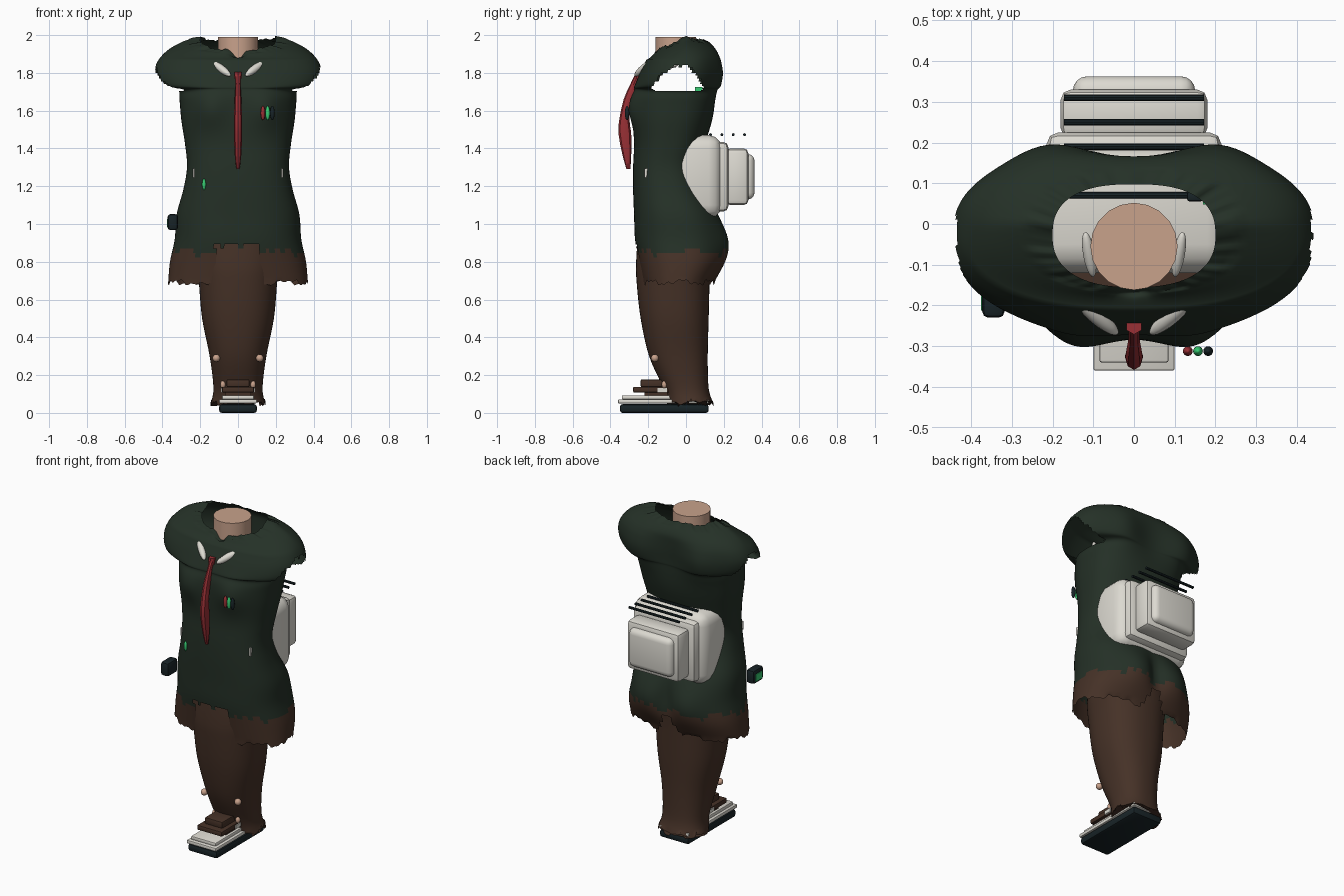
import bpy, bmesh, math, random
from mathutils import Vector

random.seed(4)
cube = bpy.data.objects.get("Cube")
if cube:
    bpy.data.objects.remove(cube)


def material(name, *rgb):
    m = bpy.data.materials.new(name)
    m.use_nodes = True
    m.diffuse_color = (*rgb, 1)
    m.node_tree.nodes["Principled BSDF"].inputs["Base Color"].default_value = (*rgb, 1)
    return m


GREEN = material("dark green cloth", .018, .03, .02)
BROWN = material("brown cloth", .06, .031, .02)
WHITE = material("warm white", .72, .70, .64)
DARK = material("dark rubber", .009, .017, .02)
RED = material("red silk", .32, .03, .036)
SKIN = material("skin", .58, .36, .26)
LIGHT = material("bright green", .04, .6, .17)


def finish(bm, name, mats, angle=35):
    me = bpy.data.meshes.new(name)
    bm.to_mesh(me)
    bm.free()
    ob = bpy.data.objects.new(name, me)
    bpy.context.collection.objects.link(ob)
    for m in mats:
        me.materials.append(m)
    bpy.ops.object.select_all(action='DESELECT')
    ob.select_set(True)
    bpy.context.view_layer.objects.active = ob
    bpy.ops.object.shade_smooth_by_angle(angle=math.radians(angle))
    return ob


def box(name, center, size, mat, bevel=0, segments=2):
    bm = bmesh.new()
    bmesh.ops.create_cube(bm, size=1)
    bmesh.ops.scale(bm, vec=size, verts=bm.verts)
    if bevel:
        bmesh.ops.bevel(bm, geom=bm.edges[:], offset=bevel, segments=segments,
                        affect='EDGES', profile=.5)
    bmesh.ops.translate(bm, vec=center, verts=bm.verts)
    return finish(bm, name, [mat])


def bar(name, a, b, radius, mat, rounded=True, sides=16):
    a, b = Vector(a), Vector(b)
    length = (b - a).length
    bm = bmesh.new()
    if rounded:
        bmesh.ops.create_uvsphere(bm, u_segments=sides, v_segments=10, radius=1)
        bmesh.ops.scale(bm, vec=(radius, radius, length / 2), verts=bm.verts)
    else:
        bmesh.ops.create_cone(bm, cap_ends=True, segments=sides, radius1=radius,
                              radius2=radius, depth=length)
    turn = Vector((0, 0, 1)).rotation_difference(b - a).to_matrix()
    bmesh.ops.rotate(bm, matrix=turn, verts=bm.verts)
    bmesh.ops.translate(bm, vec=(a + b) / 2, verts=bm.verts)
    return finish(bm, name, [mat])


def resample(rows, steps):
    """Smooth curve through rows of (z, half width, front y, back y)."""
    out = []
    for i in range(len(rows) - 1):
        p = [Vector(rows[min(max(i + k, 0), len(rows) - 1)]) for k in (-1, 0, 1, 2)]
        for s in range(steps):
            t = s / steps
            out.append(p[1] + (p[2] - p[0]) * t / 2
                       + (p[0] * 2 - p[1] * 5 + p[2] * 4 - p[3]) * t * t / 2
                       + (p[1] * 3 - p[0] - p[2] * 3 + p[3]) * t ** 3 / 2)
    return out + [Vector(rows[-1])]


def loft(rows, sides, power, shape=None, caps=False):
    bm = bmesh.new()
    rings = []
    for z, w, front, back in rows:
        ring = []
        for k in range(sides):
            a = math.tau * k / sides
            c, s = math.cos(a), math.sin(a)
            x = w * math.copysign(abs(c) ** (2 / power), c)
            y = (front + back) / 2 + (back - front) / 2 * math.copysign(abs(s) ** (2 / power), s)
            co = Vector((x, y, z))
            ring.append(bm.verts.new(shape(co, a) if shape else co))
        rings.append(ring)
    for lo, hi in zip(rings, rings[1:]):
        for k in range(sides):
            n = (k + 1) % sides
            bm.faces.new((lo[k], lo[n], hi[n], hi[k]))
    if caps:
        bm.faces.new(rings[0][::-1])
        bm.faces.new(rings[-1])
    return bm


def bump(v, mid, spread):
    return math.exp(-((v - mid) / spread) ** 2)


def ragged(a):
    return .5 * math.sin(7 * a + 1) + .3 * math.sin(17 * a) + .3 * math.sin(31 * a + 2)


# Torn tunic: chest, seat and shoulder blades are bulges on a lofted shell
def tunic_shape(co, a):
    x, y, z = co
    side = abs(x)
    if y < -.1:
        co.y -= .035 * bump(side, .15, .09) * bump(z, 1.61, .1)
    if y > 0:
        co.y += .03 * (bump(side, .15, .1) - bump(x, 0, .05)) * bump(z, .9, .12)
        co.y += .025 * (bump(side, .22, .1) - bump(x, 0, .12)) * bump(z, 1.78, .14)
    top = min(max((z - 1.87) / .11, 0), 1)
    co.z -= top * (.07 * max(-y, 0) + .03 * max(y, 0)) / .16
    if y < -.1:
        co.z -= top ** 3 * .04 * bump(x, 0, .035)
    if z < .7:
        co.z += .02 * ragged(a)
    if z > 1.98:
        co.z += .008 * ragged(a)
    return co


tunic_rows = [(.69, .37, -.23, .15), (.80, .36, -.25, .2), (.92, .335, -.27, .205),
              (1.05, .325, -.275, .17), (1.18, .29, -.28, .1), (1.3, .27, -.28, .07),
              (1.42, .28, -.275, .1), (1.55, .3, -.28, .14), (1.66, .31, -.28, .165),
              (1.71, .32, -.27, .175), (1.73, .42, -.27, .18), (1.8, .445, -.245, .187),
              (1.87, .42, -.21, .182), (1.93, .36, -.185, .17), (1.975, .27, -.17, .14),
              (1.99, .2, -.155, .1)]
bm = loft(resample(tunic_rows, 5), 120, 2.4, tunic_shape)
gone = []
for f in bm.faces:
    x, y, z = f.calc_center_median()
    a = math.atan2(y, x)
    # brown ragged border
    f.material_index = int(z < .85 + .025 * ragged(a))
    # arm openings
    arch = 1.84 - 6 * (y + .04) ** 2 + .015 * ragged(a * 2)
    arm = abs(x) > .29 and 1.7 < z < arch and -.18 < y < .09
    # front split and rear vent
    split = y < 0 and abs(x) < .12 and z < .89 + .02 * ragged(a * 2)
    vent = y > 0 and abs(x) < (.82 - z) * .6
    if arm or split or vent:
        gone.append(f)
bmesh.ops.delete(bm, geom=gone, context='FACES')
finish(bm, "tunic", [GREEN, BROWN], 60)

# Trousers
trouser_rows = [(.05, .145, -.1, .145), (.13, .13, -.12, .12), (.3, .15, -.195, .115),
                (.5, .19, -.24, .12), (.7, .208, -.262, .125), (.8, .22, -.264, .13),
                (.93, .22, -.255, .13)]


def trouser_shape(co, a):
    if co.z < .06:
        co.z += .02 * ragged(a)
    return co


finish(loft(resample(trouser_rows, 5), 64, 2.3, trouser_shape, True), "trousers", [BROWN], 50)

# Neck
bar("neck", (0, -.055, 1.88), (0, -.055, 1.99), .107, SKIN, False, 20)

# Tie with a six-sided knot
tie_rows = [(1.29, .008, -.315, -.295), (1.36, .017, -.335, -.29), (1.48, .022, -.358, -.29),
            (1.56, .021, -.352, -.3), (1.66, .018, -.33, -.28), (1.74, .013, -.295, -.26),
            (1.8, .015, -.265, -.235)]
finish(loft(resample(tie_rows, 2), 8, 2, None, True), "tie", [RED])
bar("tie_knot", (0, -.25, 1.77), (0, -.25, 1.805), .021, RED, False, 6)

# Collar tabs and inner strap ends, mirrored
for side, label in ((1, "left"), (-1, "right")):
    bar("collar_tab_" + label, (side * .148, -.175, 1.865), (side * .04, -.27, 1.785), .021, WHITE)
    bar("strap_end_" + label, (side * .12, -.02, 1.86), (side * .1, -.13, 1.82), .015, WHITE)
    bar("knee_stud_" + label, (side * .115, -.165, .27), (side * .115, -.165, .31), .02, SKIN)
    bar("ankle_stud_" + label, (side * .08, -.115, .13), (side * .08, -.115, .17), .014, SKIN)
    box("side_slit_" + label, (side * .235, -.205, 1.27), (.008, .03, .05), WHITE)

# Chest pens
for i, mat in enumerate((RED, LIGHT, DARK)):
    x = .132 + i * .025
    bar("pen_%d" % (i + 1), (x, -.312, 1.55), (x, -.312, 1.625), .012, mat)

# Hip gadget with a lit outer face
box("hip_gadget", (-.345, -.18, 1.01), (.055, .1, .085), DARK, .015)
box("hip_gadget_screen", (-.373, -.18, 1.005), (.006, .065, .045), LIGHT)
bar("waist_vial", (-.18, -.255, 1.18), (-.18, -.255, 1.24), .01, LIGHT)
box("shoulder_clip", (.15, .068, 1.71), (.04, .025, .03), DARK, .006)
box("shoulder_clip_light", (.172, .068, 1.71), (.006, .04, .03), LIGHT)

# Backpack, in stepped cushions, with cords across the top
box("pack_body", (0, .035, 1.25), (.5, .31, .44), WHITE, .07, 3)
box("pack_flange", (0, .16, 1.25), (.43, .13, .37), WHITE, .03)
box("pack_pocket", (0, .27, 1.25), (.36, .12, .3), WHITE, .025)
box("pack_cushion", (0, .31, 1.25), (.3, .105, .24), WHITE, .035, 4)
for i in range(5):
    y = .07 + i * .06
    bar("pack_cord_%d" % (i + 1), (-.172, y, 1.473), (.172, y, 1.473), .008, DARK, False, 8)

# Shoe: rubber sole, white welt and brown upper
box("sole", (0, -.115, .023), (.2, .47, .046), DARK, .014)
box("welt", (0, -.12, .061), (.2, .48, .022), WHITE, .006)
box("shoe_base", (0, -.115, .082), (.17, .45, .022), WHITE, .006)
box("shoe_upper", (0, -.18, .123), (.17, .2, .03), BROWN, .006)
box("shoe_tongue", (0, -.165, .157), (.12, .15, .04), BROWN, .006)
box("shoe_core", (0, -.12, .1), (.14, .2, .03), BROWN)
for side in (1, -1):
    box("buckle", (side * .085, -.125, .12), (.012, .05, .022), WHITE)
